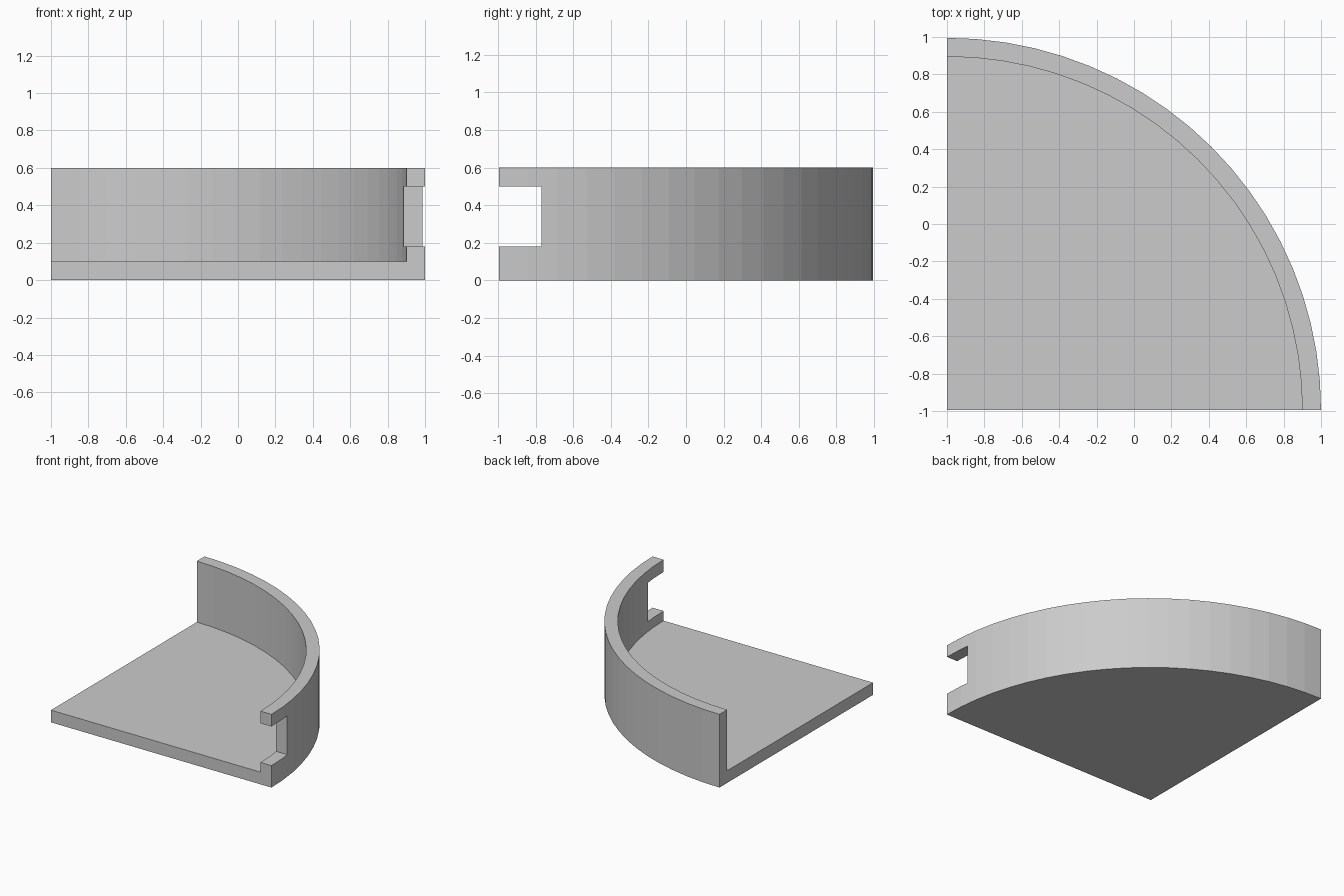
import bpy
import bmesh
from math import sin, cos, pi
from mathutils import Matrix

if "Cube" in bpy.data.objects:
    bpy.data.objects.remove(bpy.data.objects["Cube"])

STEPS = 20                 # facets along the quarter arc
CX, CY = -1.0, -0.995      # corner of the quarter circle
OUTER, WALL = 1.99, 0.10
HEIGHT, FLOOR = 0.60, 0.10

grey = bpy.data.materials.new("plain grey")
grey.use_nodes = True
colour = (0.6, 0.6, 0.6, 1)
grey.diffuse_color = colour
grey.node_tree.nodes["Principled BSDF"].inputs["Base Color"].default_value = colour


def make_object(name, bm):
    bmesh.ops.recalc_face_normals(bm, faces=bm.faces)
    mesh = bpy.data.meshes.new(name)
    bm.to_mesh(mesh)
    bm.free()
    obj = bpy.data.objects.new(name, mesh)
    bpy.context.collection.objects.link(obj)
    mesh.materials.append(grey)
    return obj


def sector(name, rx, ry, z0, z1, margin=0.0):
    """Quarter disc prism; margin pushes its straight sides outwards."""
    pts = [(CX + rx * cos(i * pi / 2 / STEPS), CY + ry * sin(i * pi / 2 / STEPS))
           for i in range(STEPS + 1)]
    if margin:
        pts = [(CX + rx, CY - margin)] + pts + [(CX - margin, CY + ry)]
    pts.append((CX - margin, CY - margin))
    bm = bmesh.new()
    face = bm.faces.new([bm.verts.new((x, y, z0)) for x, y in pts])
    top = bmesh.ops.extrude_face_region(bm, geom=[face])["geom"]
    bmesh.ops.translate(bm, vec=(0, 0, z1 - z0),
                        verts=[v for v in top if isinstance(v, bmesh.types.BMVert)])
    return make_object(name, bm)


def box(name, low, high):
    bm = bmesh.new()
    size = [b - a for a, b in zip(low, high)]
    mid = [(a + b) / 2 for a, b in zip(low, high)]
    bmesh.ops.create_cube(bm, size=1, matrix=Matrix.Translation(mid) @ Matrix.Diagonal((*size, 1)))
    return make_object(name, bm)


# Solid quarter disc, hollowed to a floor and a curved wall, then notched
tray = sector("quarter_round_tray", 2.0, OUTER, 0, HEIGHT)
hollow = sector("hollow_cutter", 2.0 - WALL, OUTER - WALL, FLOOR, HEIGHT + 0.2, margin=0.2)
notch = box("wall_notch_cutter", (0.7, -1.2, 0.18), (1.2, -0.77, 0.50))

bpy.context.view_layer.objects.active = tray
for cutter in (hollow, notch):
    cutter.hide_render = True
    mod = tray.modifiers.new(cutter.name, 'BOOLEAN')
    mod.operation = 'DIFFERENCE'
    mod.solver = 'EXACT'
    mod.object = cutter
    bpy.ops.object.modifier_apply(modifier=mod.name)
    bpy.data.objects.remove(cutter)
